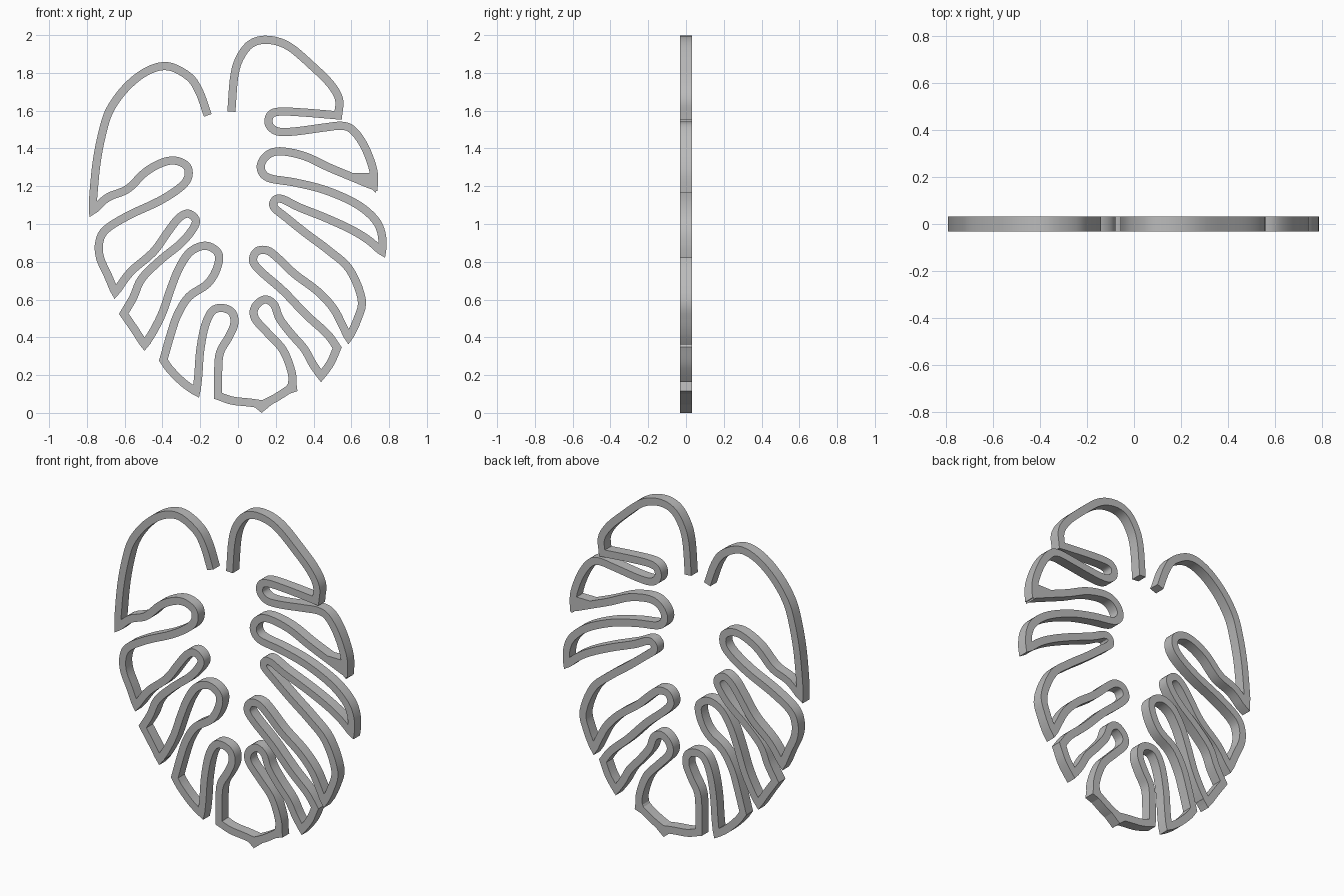
import bpy
import bmesh
from mathutils import Vector

default_cube = bpy.data.objects.get("Cube")
if default_cube:
    bpy.data.objects.remove(default_cube, do_unlink=True)

HALF_WIDTH = 0.0215
HALF_DEPTH = 0.031
STEPS = 5

grey = bpy.data.materials.new("plain grey")
grey.use_nodes = True
tone = (0.5, 0.5, 0.5, 1)
grey.diffuse_color = tone
grey.node_tree.nodes["Principled BSDF"].inputs["Base Color"].default_value = tone


def smooth_run(*points):
    """Smooth curve through points given in hundredths (x, z)."""
    knots = [Vector(point) / 100 for point in points]
    padded = [knots[0] * 2 - knots[1]] + knots + [knots[-1] * 2 - knots[-2]]
    curve = []
    for before, start, end, after in zip(padded, padded[1:], padded[2:], padded[3:]):
        for step in range(STEPS):
            t = step / STEPS
            bend = (before * 2 - start * 5 + end * 4 - after) * t * t
            twist = (start * 3 - before - end * 3 + after) * t ** 3
            curve.append(start + ((end - before) * t + bend + twist) / 2)
    return curve + [knots[-1]]


def offset_edges(path):
    """Mitred left and right edges of a band that follows the path."""
    left_edge, right_edge = [], []
    last = len(path) - 1
    for index, point in enumerate(path):
        arriving = (point - path[max(index - 1, 0)]).normalized()
        leaving = (path[min(index + 1, last)] - point).normalized()
        if index == 0:
            arriving = leaving
        if index == last:
            leaving = arriving
        tangent = (arriving + leaving).normalized()
        side = Vector((-tangent.y, tangent.x))
        mitre = 1 / max(tangent.dot(leaving), 0.3)
        turn = arriving.x * leaving.y - arriving.y * leaving.x
        outer = min(mitre, 1.5)
        left_edge.append(point + side * HALF_WIDTH * (mitre if turn > 0 else outer))
        right_edge.append(point - side * HALF_WIDTH * (outer if turn > 0 else mitre))
    return left_edge, right_edge


def build_slab(name, polygons):
    """Extrude flat polygons in the upright plane into a solid slab."""
    bm = bmesh.new()
    for polygon in polygons:
        bm.faces.new([bm.verts.new((p.x, -HALF_DEPTH, p.y)) for p in polygon])
    bmesh.ops.remove_doubles(bm, verts=bm.verts, dist=0.00001)
    front = list(bm.faces)
    extruded = bmesh.ops.extrude_face_region(bm, geom=front, use_keep_orig=True)
    moved = [item for item in extruded["geom"] if isinstance(item, bmesh.types.BMVert)]
    bmesh.ops.translate(bm, verts=moved, vec=(0, HALF_DEPTH * 2, 0))
    bmesh.ops.recalc_face_normals(bm, faces=bm.faces)
    mesh = bpy.data.meshes.new(name)
    bm.to_mesh(mesh)
    bm.free()
    mesh.materials.append(grey)
    slab = bpy.data.objects.new(name, mesh)
    bpy.context.collection.objects.link(slab)
    bpy.ops.object.select_all(action="DESELECT")
    slab.select_set(True)
    bpy.context.view_layer.objects.active = slab
    bpy.ops.object.shade_smooth_by_angle(angle=0.6)


# Upper right shoulder of the leaf, from the stem gap to the first tip
shoulder_right = smooth_run(
    (-16, 157.5), (-20.5, 170), (-26, 178), (-37, 183.5), (-48, 181), (-59, 172.5),
    (-67.5, 161), (-71.5, 149.5), (-75, 131.5), (-77.3, 106.5))

# Leaf fingers down the right side, each running from tip to tip
finger_right_upper = smooth_run(
    (-77.3, 106.5), (-69, 114), (-58.5, 118.5), (-49, 127.5), (-40, 132.5), (-33, 133.5),
    (-27, 130.5), (-26.5, 124.5), (-31, 119), (-42, 112), (-58, 104.5), (-70, 97),
    (-73.5, 90), (-73, 82), (-69, 73), (-65, 63.5))
finger_right_middle = smooth_run(
    (-65, 63.5), (-57, 74.5), (-45, 85), (-37, 96), (-31.5, 103), (-26.5, 105.5),
    (-22.5, 102.5), (-23.5, 98), (-30, 90), (-41, 81), (-51, 71), (-55.5, 61), (-60.5, 52.5))
edge_right_middle = smooth_run((-60.5, 52.5), (-55, 44.5), (-49.5, 36))
finger_right_lower = smooth_run(
    (-49.5, 36), (-45, 43), (-40, 53), (-35.5, 66), (-31, 77), (-25, 85.5), (-17, 88.5),
    (-10.5, 84.5), (-11, 77), (-16, 68.5), (-26, 61.5), (-32, 52), (-35.5, 42), (-39.5, 28))
edge_right_lower = smooth_run((-39.5, 28), (-36, 23), (-29, 16), (-22, 11))

# Bottom lobe with its drip point
finger_bottom = smooth_run(
    (-22, 11), (-21, 20), (-20, 33), (-17.5, 46), (-13.5, 54), (-8, 55.5),
    (-3, 53), (-2, 47), (-5, 40), (-9.5, 32), (-10.5, 22), (-10.5, 9))
drip_edge = smooth_run((-10.5, 9), (-3, 6.5), (6, 5.5), (13, 4.5))
drip_side = smooth_run((13, 4.5), (20, 8), (28.5, 13.5))

# Leaf fingers up the left side
finger_left_lower = smooth_run(
    (28.5, 13.5), (28.5, 21), (24, 33), (16, 42), (9, 50), (9, 56),
    (14, 60), (19, 57.5), (22, 50), (28, 42), (35, 34), (39.5, 26), (44, 19.5))
edge_left_lower = smooth_run((44, 19.5), (49, 26.5), (52.5, 34.5))
finger_left_middle = smooth_run(
    (52.5, 34.5), (47, 42), (36, 52), (24, 64.5), (12, 75), (8, 80.5), (10, 85.5),
    (15.5, 86), (21, 82), (30, 73.5), (42, 64.5), (50, 56), (54.5, 48), (58.5, 39.5))
finger_left_upper = smooth_run(
    (58.5, 39.5), (63, 49), (65.5, 60), (59, 76), (48, 86), (36, 95), (26, 103),
    (19, 109), (20, 113), (24, 113), (32, 109), (47, 103), (60, 97), (69, 91.5), (76.5, 85))
finger_left_top = smooth_run(
    (76.5, 85), (76, 95), (72, 103), (62, 111), (46, 118), (30, 122), (16, 124.5), (12, 130),
    (15, 136), (22, 138.5), (35, 136), (48, 130), (60, 125), (72, 120))
notch_left_top = smooth_run(
    (72, 120), (71.5, 129), (67, 141), (61, 149.5), (55, 152), (45, 151), (30, 149), (21, 149),
    (16.5, 152.5), (17, 157.5), (22, 159.5), (35, 159), (53, 157.5))

# Upper left shoulder, back to the stem gap
shoulder_left = smooth_run(
    (53, 157.5), (53.5, 166), (49, 174), (40, 183), (27, 194), (16, 197.5),
    (7, 195.5), (1, 188), (-2, 178), (-3.5, 159.5))

runs = [shoulder_right, finger_right_upper, finger_right_middle, edge_right_middle,
        finger_right_lower, edge_right_lower, finger_bottom, drip_edge, drip_side,
        finger_left_lower, edge_left_lower, finger_left_middle, finger_left_upper,
        finger_left_top, notch_left_top, shoulder_left]
centre_line = [runs[0][0]]
for run in runs:
    centre_line += run[1:]

# Continuous band outlining the leaf
left, right = offset_edges(centre_line)
build_slab("leaf_outline", list(zip(left, left[1:], right[1:], right)))


# Solid webs that thicken the pointed leaf tips
def tip_web(name, *corners):
    build_slab(name, [[Vector(corner) / 100 for corner in corners]])


tip_web("drip_point", (7, 4.5), (12.5, 0), (18, 4.5), (14, 6))
tip_web("drip_corner", (24, 9), (31.5, 11.5), (30.5, 19), (26, 15))
tip_web("upper_left_tip", (61, 127), (73, 116.5), (74, 127))
tip_web("lower_right_tip", (-51.5, 40), (-49.5, 33), (-46, 37), (-47, 40))
